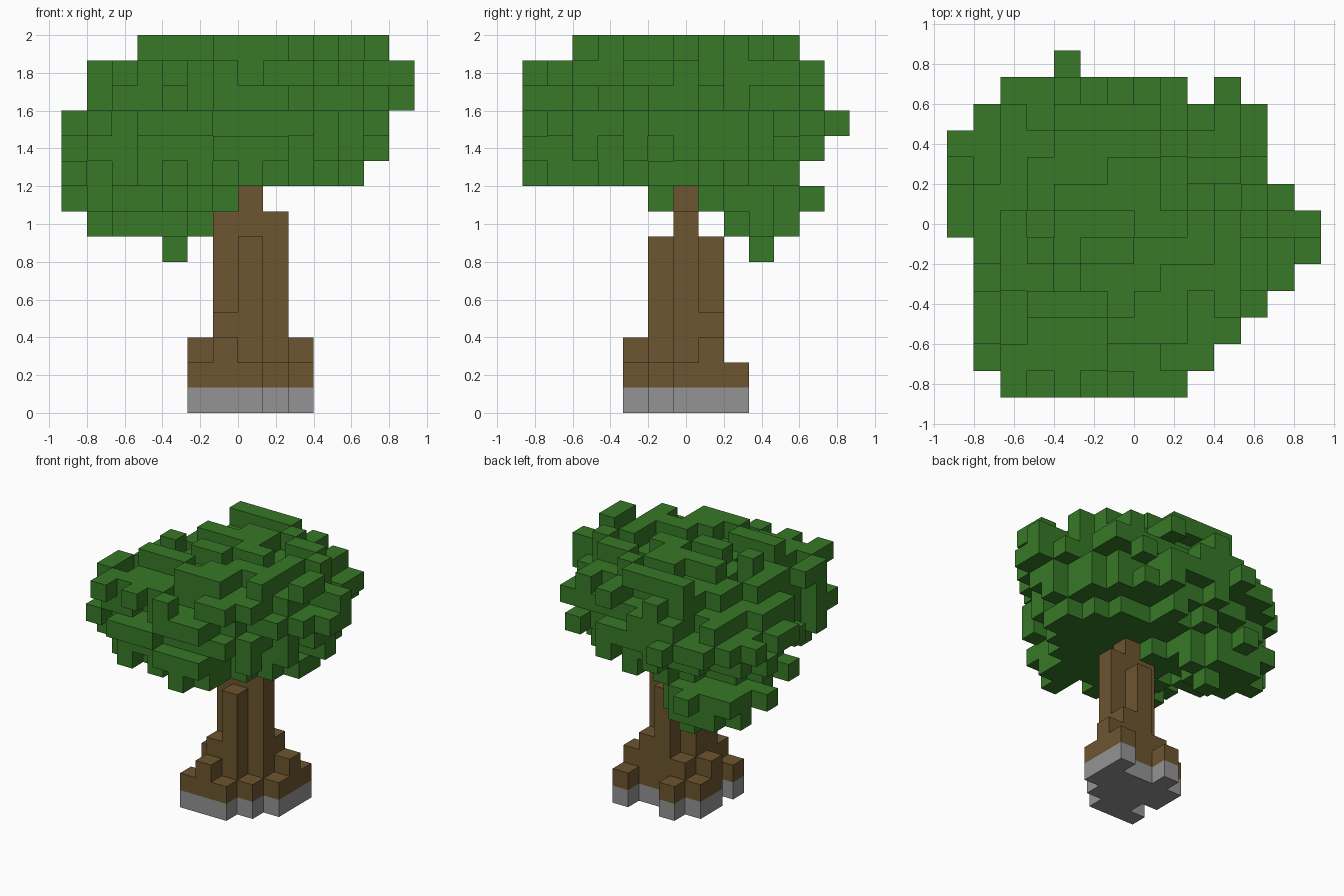
import bpy, bmesh
from mathutils import Vector, noise

if "Cube" in bpy.data.objects:
    bpy.data.objects.remove(bpy.data.objects["Cube"], do_unlink=True)

CELL = 2 / 15
NX, NY = 14, 13


def material(name, rgb):
    mat = bpy.data.materials.new(name)
    mat.use_nodes = True
    mat.diffuse_color = (*rgb, 1)
    mat.node_tree.nodes["Principled BSDF"].inputs["Base Color"].default_value = (*rgb, 1)
    return mat


def corner(i, j, k):
    return Vector(((i - NX / 2) * CELL, (j - NY / 2) * CELL, k * CELL))


def voxel_object(name, cells, mat, hidden=()):
    """Skin a set of grid cells with the outward faces only."""
    bm = bmesh.new()
    cache = {}

    def vert(p):
        if p not in cache:
            cache[p] = bm.verts.new(corner(*p))
        return cache[p]

    for c in sorted(cells):
        for axis in range(3):
            for side in (0, 1):
                n = list(c)
                n[axis] += 2 * side - 1
                if tuple(n) in cells or tuple(n) in hidden:
                    continue
                a, b = (axis + 1) % 3, (axis + 2) % 3
                loop = []
                for da, db in ((0, 0), (1, 0), (1, 1), (0, 1)):
                    p = list(c)
                    p[axis] += side
                    p[a] += da
                    p[b] += db
                    loop.append(vert(tuple(p)))
                bm.faces.new(loop if side else loop[::-1])
    mesh = bpy.data.meshes.new(name)
    bm.to_mesh(mesh)
    bm.free()
    mesh.materials.append(mat)
    obj = bpy.data.objects.new(name, mesh)
    bpy.context.collection.objects.link(obj)
    return obj


# Trunk: column heights in cells, one character per column, rows from front to back
trunk_rows = {
    4: "23200",
    5: "04720",
    6: "38982",
    7: "23743",
    8: "02002",
}
wood, base = set(), set()
for j, row in trunk_rows.items():
    for n, digit in enumerate(row):
        for k in range(int(digit)):
            (wood if k else base).add((5 + n, j, k))

# Canopy outline seen from above: first and last cell of each row, front to back
rows = [(2, 8), (1, 9), (1, 10), (1, 11), (1, 12), (1, 13), (0, 13),
        (0, 12), (0, 11), (0, 11), (1, 11), (2, 8), (4, 4)]
# Layers: x range, y range, share of the outline filled, roughness, sparseness, centre
layers = {
    9: ((0, 11), (0, 10), 0.74, 0.35, -1, (5.8, 5.2)),
    10: ((0, 12), (0, 11), 0.87, 0.35, -1, (6.2, 5.6)),
    11: ((0, 12), (0, 12), 0.94, 0.35, -1, (6.2, 5.6)),
    12: ((1, 13), (0, 11), 0.92, 0.35, -1, (6.4, 5.6)),
    13: ((1, 13), (0, 11), 0.84, 0.4, -0.3, (6.7, 5.6)),
    14: ((3, 12), (2, 10), 0.74, 0.3, 0.03, (7.4, 6.0)),
}


def in_outline(i, j):
    j = round(j)
    if j == 11 and round(i) == 10:
        return True
    return 0 <= j < NY and rows[j][0] - 0.5 <= i <= rows[j][1] + 0.5


def allowed(i, j, k):
    (x0, x1), (y0, y1) = layers[k][:2]
    if not (x0 <= i <= x1 and y0 <= j <= y1 and in_outline(i, j)):
        return False
    if k == 9:                      # underside rises towards the back and the front corner
        return i + j < 18 and i + j > 3
    if k == 10:
        return 2 < i + j < 21
    if k == 12:                     # crown falls away at its corners
        return i + j > 2 and i >= 1 + (j - 7) * 0.3
    if k == 13:
        return i + j > 1 and i + j < 21 and i >= 2 + (j - 6) * 0.4 and (i, j) != (1, 1)
    if k == 14:
        return i + j < 19 and (j < 6 or i > 3)
    return True


def lump(i, j, k):
    return noise.noise(Vector((i * 1.23 + 0.37, j * 1.23 + 4.13, k * 1.17 + 1.71)))


def reach(c):
    """Distance from the canopy axis relative to the layer's size."""
    i, j, k = c
    share, (cx, cy) = layers[k][2], layers[k][5]
    return (((i - cx) / 7) ** 2 + ((j - cy) / 6.5) ** 2) ** 0.5 / share


spots = [(i, j, k) for k in layers for j in range(NY) for i in range(NX) if allowed(i, j, k)]
# Outlying leaf blocks at the rim and on the crown
leaves = {(3, 5, 14), (4, 10, 14), (6, 10, 14), (7, 10, 14), (8, 9, 14), (4, 7, 14),
          (12, 5, 14), (12, 4, 14), (10, 8, 14), (8, 2, 14), (2, 0, 13), (4, 0, 13),
          (1, 2, 13), (10, 10, 13), (11, 10, 12), (2, 2, 9), (7, 0, 9), (7, 1, 9)}
for i, j, k in spots:
    share, rough, sparse, (cx, cy) = layers[k][2:]
    s = share + lump(i, j, k) * rough
    if lump(i, j, k) > sparse and in_outline(cx + (i - cx) / s, cy + (j - cy) / s):
        leaves.add((i, j, k))

# Single leaf blocks where the outline is otherwise not reached
for a, b in ((0, 2), (1, 2), (0, 1)):
    covered = {(c[a], c[b]) for c in leaves}
    for c in sorted(spots, key=reach):
        if (c[a], c[b]) not in covered:
            covered.add((c[a], c[b]))
            leaves.add(c)

# Hanging bough at the back: shrinking ovals of leaf blocks
for k, cx, cy, rx, ry in ((8, 2.8, 8.2, 3.0, 2.8), (7, 3, 9, 2.2, 1.4), (6, 4, 9, 0.5, 0.5)):
    for i in range(NX):
        for j in range(NY):
            oval = ((i - cx) / rx) ** 2 + ((j - cy) / ry) ** 2
            if oval < 1 + 0.6 * lump(i, j, k) and 3 * i + 2 * j <= 33 and in_outline(i, j):
                leaves.add((i, j, k))
leaves |= {(6, 7, 8), (5, 6, 8), (4, 5, 8), (3, 11, 8), (0, 8, 8), (1, 9, 7), (5, 9, 7),
           (2, 10, 7), (3, 8, 7)}
leaves -= wood

voxel_object("stone_base", base, material("stone grey", (0.296, 0.296, 0.296)), wood)
voxel_object("trunk", wood, material("bark brown", (0.153, 0.09, 0.029)), base)
voxel_object("leaf_canopy", leaves, material("leaf green", (0.038, 0.19, 0.02)))
